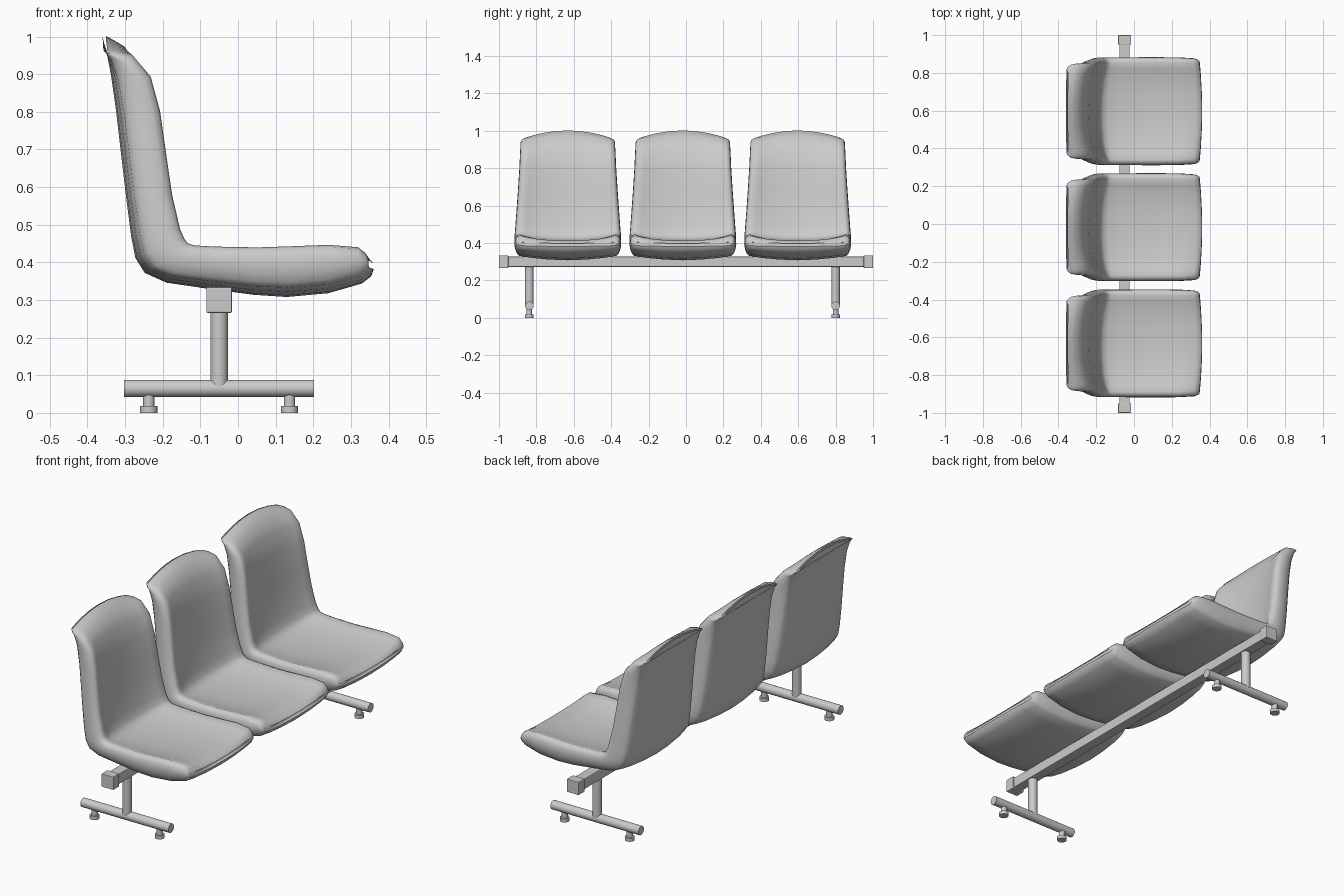
import bpy, bmesh
from math import radians, pi
from mathutils import Vector

if "Cube" in bpy.data.objects:
    bpy.data.objects.remove(bpy.data.objects["Cube"])


def smooth(obj, angle=40):
    bpy.ops.object.select_all(action='DESELECT')
    obj.select_set(True)
    bpy.context.view_layer.objects.active = obj
    bpy.ops.object.shade_smooth_by_angle(angle=radians(angle))


def box(name, loc, size, bevel):
    bpy.ops.mesh.primitive_cube_add(size=1, location=loc)
    o = bpy.context.object
    o.name = name
    o.scale = size
    bpy.ops.object.transform_apply(location=False, rotation=False, scale=True)
    m = o.modifiers.new("edge", 'BEVEL')
    m.width, m.segments = bevel, 2


def tube(name, loc, r, length, rot=(0, 0, 0), sides=24):
    bpy.ops.mesh.primitive_cylinder_add(vertices=sides, radius=r, depth=length,
                                        location=loc, rotation=rot)
    o = bpy.context.object
    o.name = name
    smooth(o)


# Seat shell stations: front edge (x, z), rear centre (x, z), half width, centre bulge (x, z)
STATIONS = [
    ((-0.348, 0.961), (-0.360, 0.958), 0.232, (0, 0.042)),
    ((-0.318, 0.955), (-0.356, 0.945), 0.247, (0, 0.038)),
    ((-0.280, 0.945), (-0.350, 0.930), 0.252, (0, 0.032)),
    ((-0.231, 0.890), (-0.338, 0.880), 0.255, (0, 0.02)),
    ((-0.206, 0.800), (-0.325, 0.800), 0.259, (0, 0.01)),
    ((-0.190, 0.690), (-0.311, 0.690), 0.266, (0, 0)),
    ((-0.174, 0.580), (-0.297, 0.570), 0.274, (0, 0)),
    ((-0.153, 0.490), (-0.284, 0.470), 0.281, (0, 0)),
    ((-0.142, 0.464), (-0.273, 0.412), 0.284, (0, 0)),
    ((-0.132, 0.451), (-0.248, 0.372), 0.285, (0, 0)),
    ((-0.115, 0.446), (-0.190, 0.346), 0.285, (0, 0)),
    ((-0.060, 0.443), (-0.080, 0.330), 0.285, (0, 0)),
    ((0.050, 0.441), (0.040, 0.314), 0.286, (0, 0)),
    ((0.140, 0.444), (0.130, 0.308), 0.286, (0, 0)),
    ((0.240, 0.448), (0.240, 0.318), 0.285, (0, 0)),
    ((0.318, 0.441), (0.322, 0.344), 0.280, (0.008, 0)),
    ((0.338, 0.424), (0.342, 0.363), 0.273, (0.012, 0)),
    ((0.346, 0.405), (0.348, 0.382), 0.266, (0.013, 0)),
]
# Half cross-section: fraction of half width, fraction of thickness (front 0, rear 1)
HALF = [(0.3, 0.27), (0.58, 0.2), (0.79, 0.09), (0.9, 0.01), (0.96, 0.05), (0.99, 0.18),
        (1.0, 0.36), (0.985, 0.56), (0.955, 0.72), (0.915, 0.82), (0.7, 0.9), (0.35, 0.97)]
RING = ([(0, 0.29)] + HALF + [(0, 1.0)] + [(-u, v) for u, v in reversed(HALF)])


def seat_mesh():
    bm = bmesh.new()
    rings = []
    for f, b, w, bulge in STATIONS:
        f, b, bulge = Vector(f), Vector(b), Vector(bulge)
        ring = []
        for u, v in RING:
            p = f.lerp(b, v) + bulge * (1 - u * u)
            ring.append(bm.verts.new((p.x, u * w, p.y)))
        rings.append(ring)
    n = len(RING)
    for a, b in zip(rings, rings[1:]):
        for i in range(n):
            bm.faces.new((a[i], a[(i + 1) % n], b[(i + 1) % n], b[i]))
    # Close the two ends with strips across the section
    for r in (rings[0], rings[-1]):
        for i in range(n // 2):
            quad = [r[i], r[i + 1], r[(n - i - 1) % n], r[(n - i) % n]]
            bm.faces.new(list(dict.fromkeys(quad)))
    bmesh.ops.recalc_face_normals(bm, faces=bm.faces)
    me = bpy.data.meshes.new("seat")
    bm.to_mesh(me)
    bm.free()
    return me


# Three seats
shell = seat_mesh()
for i, y in enumerate((-0.632, -0.017, 0.597)):
    seat = bpy.data.objects.new(f"seat_{i + 1}", shell)
    seat.location.y = y
    bpy.context.collection.objects.link(seat)
    if i == 0:
        smooth(seat, 50)

# Beam with end caps
box("beam", (-0.05, 0, 0.3), (0.054, 1.94, 0.054), 0.004)
for s in (-1, 1):
    box("beam_end_cap", (-0.05, s * 0.975, 0.3), (0.068, 0.05, 0.068), 0.003)

# Legs: post, foot bar, weld collar and levelling feet
for y in (-0.838, 0.8):
    tube("leg_post", (-0.05, y, 0.175), 0.023, 0.21)
    tube("foot_bar", (-0.05, y, 0.065), 0.023, 0.505, (0, pi / 2, 0))
    for x in (-0.237, 0.137):
        tube("foot_stem", (x, y, 0.032), 0.015, 0.032)
        tube("foot_pad", (x, y, 0.009), 0.023, 0.018)
